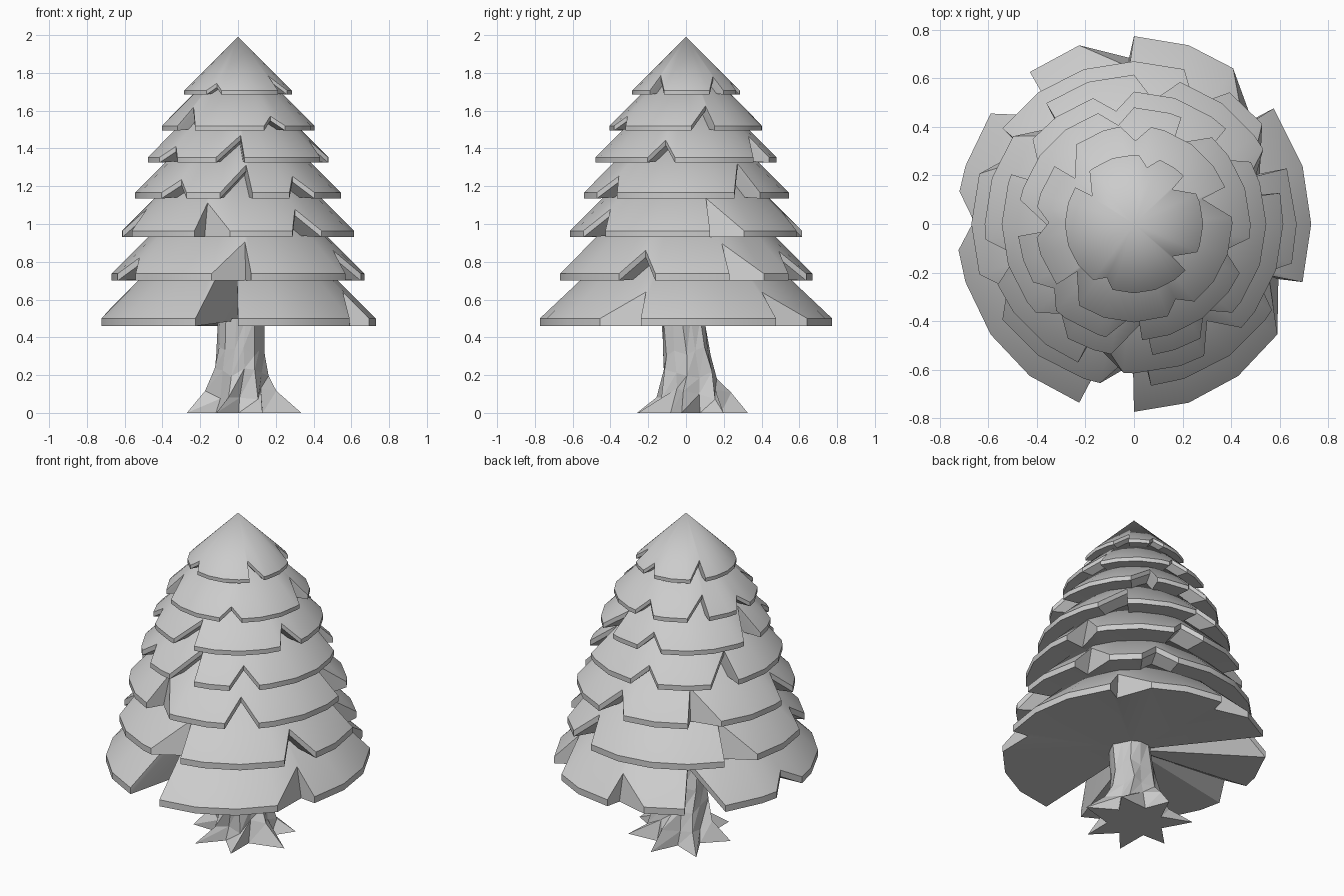
import bpy, bmesh, random
from math import sin, cos, exp, radians, pi

if "Cube" in bpy.data.objects:
    bpy.data.objects.remove(bpy.data.objects["Cube"])

random.seed(4)
SIDES = 20
STEP = 360 / SIDES

# Branch tiers: underside height, rim radius, start angles of the one-facet notches
TIERS = [
    (0.46, 0.73, ()),
    (0.70, 0.67, (20, 54, 144, 198, 258, 328)),
    (0.93, 0.615, (12, 72, 126, 186, 248, 298)),
    (1.135, 0.545, (28, 90, 140, 222, 260, 300)),
    (1.325, 0.48, (48, 90, 168, 210, 256, 335)),
    (1.495, 0.405, (4, 80, 126, 170, 218, 290)),
    (1.685, 0.285, (26, 68, 130, 234, 318)),
]
# Lowest tier: start angle, height and peak position of each notch
LOW_NOTCHES = [(38, .14, .1), (90, .12, .1), (126, .20, .1),
               (170, .07, .5), (252, .42, .9), (324, .14, .9)]


def finish(bm, name, smooth):
    bmesh.ops.recalc_face_normals(bm, faces=bm.faces)
    mesh = bpy.data.meshes.new(name)
    bm.to_mesh(mesh)
    bm.free()
    obj = bpy.data.objects.new(name, mesh)
    bpy.context.collection.objects.link(obj)
    if smooth:
        bpy.ops.object.select_all(action='DESELECT')
        obj.select_set(True)
        bpy.context.view_layer.objects.active = obj
        bpy.ops.object.shade_smooth_by_angle(angle=radians(30))


def notch_rule(starts, radius):
    # Notches alternate between tall one-sided tears and low central peaks
    result = []
    for i, start in enumerate(starts):
        tall = i % 2 == 0
        height = radius * (random.uniform(.22, .3) if tall else random.uniform(.12, .2))
        result.append((start, height, random.choice((.1, .9)) if tall else .5))
    return result


def make_tier(name, z0, thick, rx, ry, notches):
    # The cone slope is 45 degrees; notches replace the regular rim corners
    z1 = z0 + thick
    apex_z = z1 + rx
    rim = [(i * STEP, 0, False) for i in range(SIDES)
           if not any(n[0] - 3 < i * STEP < n[0] + STEP + 3 for n in notches)]
    for start, height, peak in notches:
        stepped = rx > 0.6 and peak != .5 and height < .18
        rim += [(start, 0, False), (start + peak * STEP, height, stepped),
                (start + STEP, 0, False)]
    rim.sort()
    bm = bmesh.new()
    top, bottom = [], []
    for a, h, stepped in rim:
        c, s = cos(radians(a)), sin(radians(a))
        k = 1 - h / rx
        kb = k + 0.3 * (1 - k) if stepped else k
        zb = z0 if stepped else z0 + h
        top.append(bm.verts.new((rx * k * c, ry * k * s, z1 + h)))
        bottom.append(bm.verts.new((rx * kb * c, ry * kb * s, zb)))
    apex = bm.verts.new((0, 0, apex_z))
    under = bm.verts.new((0, 0, z0 + 0.03))
    for i in range(len(rim)):
        j = (i + 1) % len(rim)
        bm.faces.new((top[i], top[j], apex))
        bm.faces.new((bottom[i], bottom[j], top[j], top[i]))
        bm.faces.new((bottom[j], bottom[i], under))
    finish(bm, name, True)


for i, (z, r, starts) in enumerate(TIERS):
    notches = notch_rule(starts, r) if starts else LOW_NOTCHES
    ry = r * 1.06 if i == 0 else r
    make_tier(f"branch_tier_{i + 1}", z, 0.04 - 0.003 * i, r, ry, notches)

# Trunk: leaning, faceted rings that flare into seven pointed roots
bm = bmesh.new()
rings = []
for n, z in enumerate((0, 0.1, 0.21, 0.33, 0.5)):
    ring = []
    for i in range(14):
        a = pi / 2 + pi * i / 7 + n * 0.06 + random.uniform(-.08, .08)
        root = 0.12 + 0.19 * exp(-z * 9)
        valley = 0.11 + 0.05 * exp(-z * 5)
        r = (root if i % 2 == 0 else valley) * random.uniform(.93, 1.07)
        dz = random.uniform(-.03, .03) if 0 < n < 4 else 0
        lean = 0.03 - 0.12 * max(0, z - 0.1)
        ring.append(bm.verts.new((0.01 + r * cos(a), lean + r * sin(a), z + dz)))
    rings.append(ring)
for lo, hi in zip(rings, rings[1:]):
    for i in range(14):
        j = (i + 1) % 14
        bm.faces.new((lo[i], lo[j], hi[j]))
        bm.faces.new((lo[i], hi[j], hi[i]))
bm.faces.new(rings[0][::-1])
bm.faces.new(rings[-1])
finish(bm, "trunk", False)
